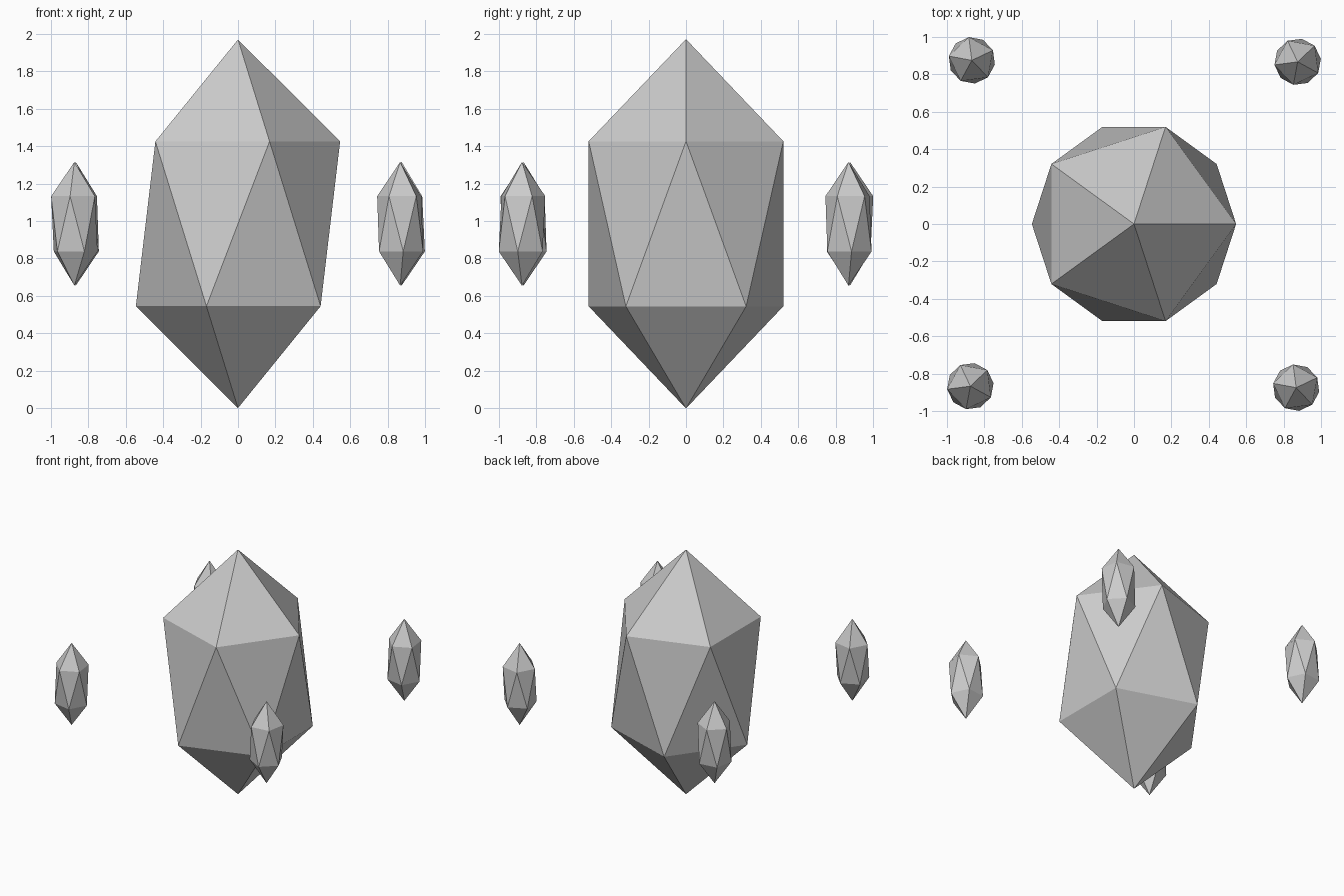
import bpy
import bmesh
from math import radians, sin, cos, sqrt

if "Cube" in bpy.data.objects:
    bpy.data.objects.remove(bpy.data.objects["Cube"])


def crystal(name, x, y, ring_radius, half_height, turn):
    """Stretched icosahedron: two staggered five-point rings between two tips."""
    mid = 0.985
    bm = bmesh.new()
    ring_z = half_height / sqrt(5)
    top = bm.verts.new((0, 0, half_height))
    bottom = bm.verts.new((0, 0, -half_height))

    def ring(z, offset):
        angles = [radians(offset + 72 * i) for i in range(5)]
        return [bm.verts.new((ring_radius * cos(a), ring_radius * sin(a), z)) for a in angles]

    upper = ring(ring_z, turn)
    lower = ring(-ring_z, turn + 36)
    for i in range(5):
        j = (i + 1) % 5
        bm.faces.new((top, upper[i], upper[j]))
        bm.faces.new((upper[i], lower[i], upper[j]))
        bm.faces.new((lower[i], lower[j], upper[j]))
        bm.faces.new((bottom, lower[j], lower[i]))
    bmesh.ops.recalc_face_normals(bm, faces=bm.faces)

    mesh = bpy.data.meshes.new(name)
    bm.to_mesh(mesh)
    bm.free()
    obj = bpy.data.objects.new(name, mesh)
    obj.location = (x, y, mid)
    bpy.context.collection.objects.link(obj)
    return obj


# Large central crystal
crystal("main_crystal", 0, 0, 0.546, 0.985, 0)

# Four small crystals floating around it
for name, x, y, turn in (
    ("small_crystal_back_right", 0.875, 0.867, 43.5),
    ("small_crystal_back_left", -0.867, 0.875, 25.5),
    ("small_crystal_front_left", -0.875, -0.867, 43.5),
    ("small_crystal_front_right", 0.867, -0.875, 25.5),
):
    crystal(name, x, y, 0.125, 0.33, turn)
